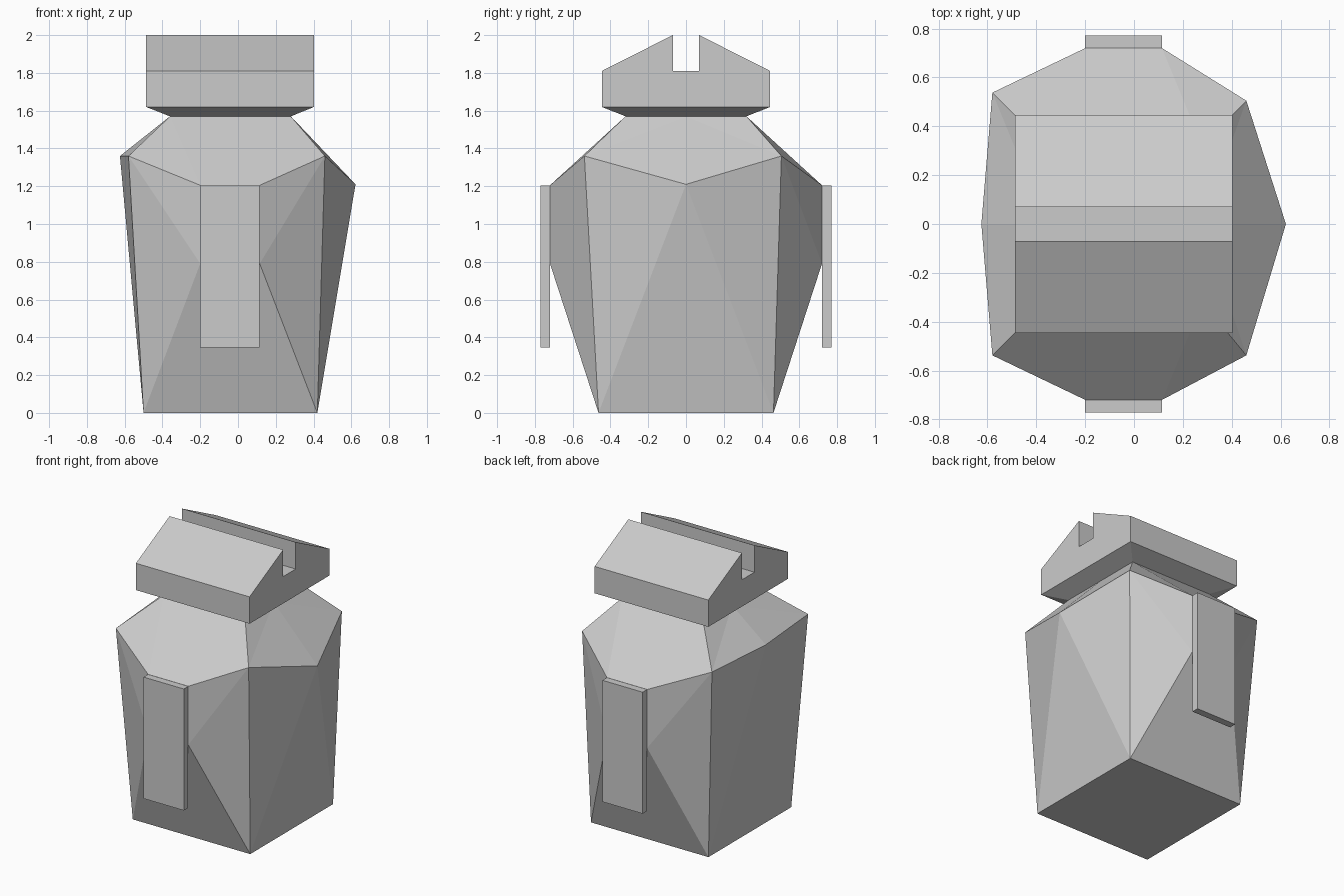
import bpy, bmesh

cube = bpy.data.objects.get("Cube")
if cube:
    bpy.data.objects.remove(cube, do_unlink=True)

grey = bpy.data.materials.new("plain grey")
grey.use_nodes = True
colour = (0.6, 0.6, 0.6, 1)
grey.diffuse_color = colour
grey.node_tree.nodes["Principled BSDF"].inputs["Base Color"].default_value = colour


def finish(name, bm):
    """Turn a bmesh into a flat-shaded grey object."""
    bmesh.ops.remove_doubles(bm, verts=bm.verts, dist=0.0005)
    bmesh.ops.recalc_face_normals(bm, faces=bm.faces)
    mesh = bpy.data.meshes.new(name)
    bm.to_mesh(mesh)
    bm.free()
    mesh.materials.append(grey)
    obj = bpy.data.objects.new(name, mesh)
    bpy.context.collection.objects.link(obj)
    return obj


def polygon(bm, *points):
    bm.faces.new([bm.verts.new(p) for p in points])


# Faceted body: narrow base, bulging shoulders, front and back panels
body = bmesh.new()
base_x, neck_x, panel_x = (-0.5, 0.42), (-0.36, 0.28), (-0.2, 0.115)
shoulder_x = (-0.58, 0.46)
apexes = ((-0.625, 0, 1.36), (0.622, 0, 1.21))
for s in (-1, 1):
    base = [(x, s * 0.463, 0) for x in base_x]
    low = [(x, s * 0.72, 0.79) for x in panel_x]
    high = [(x, s * 0.72, 1.205) for x in panel_x]
    neck = [(x, s * 0.32, 1.57) for x in neck_x]
    back_right = 0.505 if s > 0 else 0.538
    shoulder = [(shoulder_x[0], s * 0.538, 1.36), (shoulder_x[1], s * back_right, 1.36)]

    polygon(body, *base, low[1], low[0])
    polygon(body, *low, high[1], high[0])
    polygon(body, *high, neck[1], neck[0])
    for i in (0, 1):
        base_mid, neck_mid = (base_x[i], 0, 0), (neck_x[i], 0, 1.57)
        polygon(body, base[i], low[i], shoulder[i])
        polygon(body, low[i], high[i], shoulder[i])
        polygon(body, high[i], neck[i], shoulder[i])
        polygon(body, base[i], shoulder[i], apexes[i])
        polygon(body, base[i], apexes[i], base_mid)
        polygon(body, shoulder[i], neck[i], neck_mid)
        polygon(body, shoulder[i], neck_mid, apexes[i])
    for x_pair, z in ((base_x, 0), (neck_x, 1.57)):
        edge = base if z == 0 else neck
        polygon(body, *edge, (x_pair[1], 0, z), (x_pair[0], 0, z))
finish("body", body)

# Flared collar joining the neck to the lid
collar = bmesh.new()
lid_x, lid_y = (-0.487, 0.403), 0.446
rings = []
for xs, y, z in ((neck_x, 0.32, 1.57), (lid_x, lid_y, 1.62)):
    rings.append([(xs[0], -y, z), (xs[1], -y, z), (xs[1], y, z), (xs[0], y, z)])
for i in range(4):
    j = (i + 1) % 4
    polygon(collar, rings[0][i], rings[0][j], rings[1][j], rings[1][i])
finish("collar", collar)

# Pitched lid with a slot along its ridge
lid = bmesh.new()
half = [(lid_y, 1.62), (lid_y, 1.81), (0.07, 2.0), (0.07, 1.81)]
profile = half + [(-y, z) for y, z in reversed(half)]
face = lid.faces.new([lid.verts.new((lid_x[0], y, z)) for y, z in profile])
result = bmesh.ops.extrude_face_region(lid, geom=[face])
moved = [g for g in result["geom"] if isinstance(g, bmesh.types.BMVert)]
bmesh.ops.translate(lid, verts=moved, vec=(lid_x[1] - lid_x[0], 0, 0))
finish("lid", lid)

# Hanging straps on the front and back
for name, s in (("front_strap", -1), ("back_strap", 1)):
    strap = bmesh.new()
    bmesh.ops.create_cube(strap, size=1)
    bmesh.ops.scale(strap, verts=strap.verts, vec=(0.315, 0.05, 0.86))
    bmesh.ops.translate(strap, verts=strap.verts, vec=(-0.0425, s * 0.746, 0.775))
    finish(name, strap)
